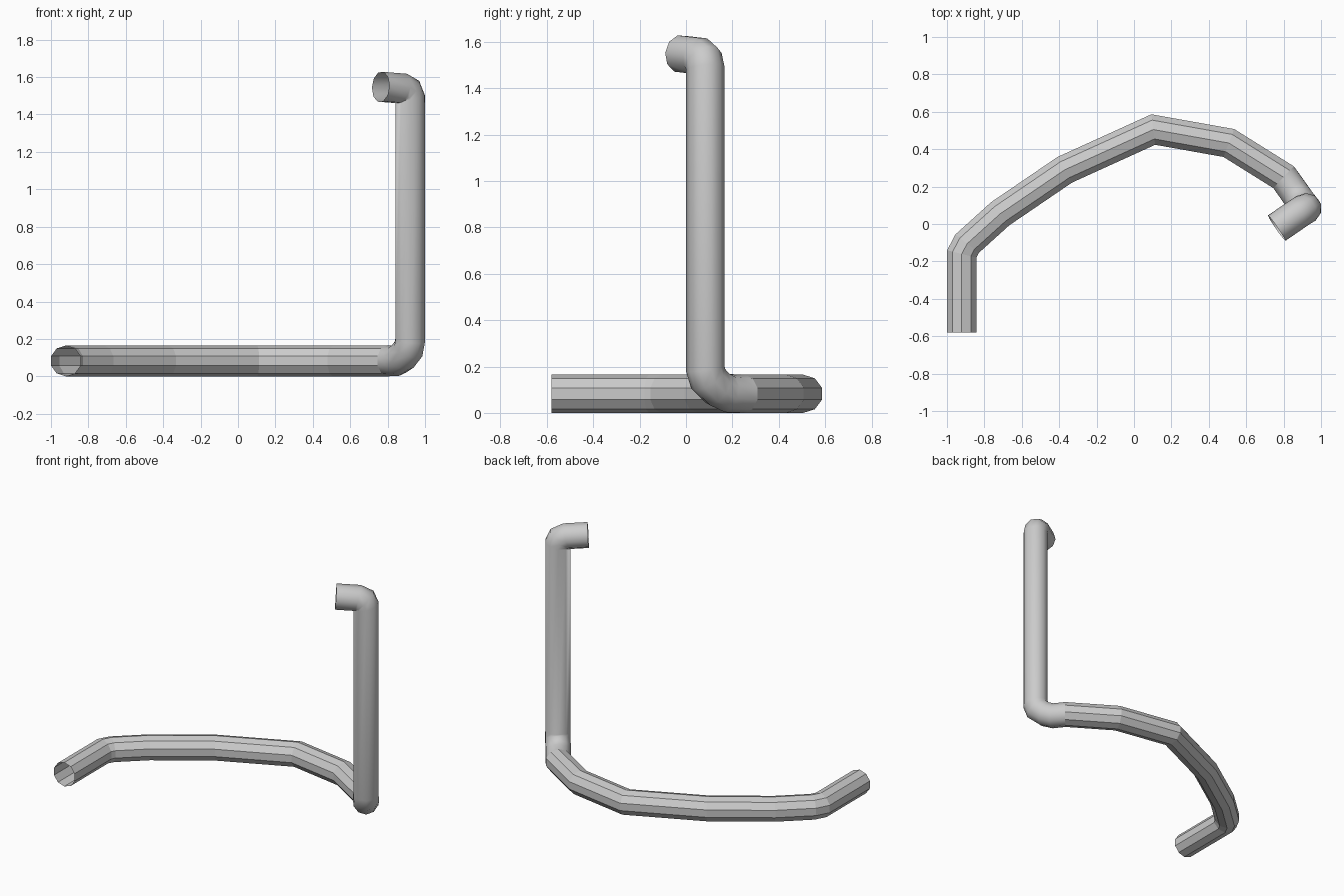
import bpy, bmesh, math
from mathutils import Vector

cube = bpy.data.objects.get("Cube")
if cube:
    bpy.data.objects.remove(cube, do_unlink=True)

SIDES = 10
RADIUS = 0.0825

metal = bpy.data.materials.new("light grey metal")
metal.use_nodes = True
metal.diffuse_color = (0.6, 0.6, 0.6, 1)
metal.node_tree.nodes["Principled BSDF"].inputs["Base Color"].default_value = (0.6, 0.6, 0.6, 1)

# Centre line: horizontal run, lower elbow, upright, upper elbow, outlet
Z = RADIUS
run = [(-0.921, -0.58, Z), (-0.921, -0.16, Z), (-0.892, -0.105, Z),
       (-0.715, 0.055, Z), (-0.37, 0.29, Z), (0.103, 0.505, Z),
       (0.507, 0.433, Z), (0.80, 0.25, Z)]
elbow_low = [(0.85, 0.18, 0.085), (0.88, 0.137, 0.105), (0.912, 0.096, 0.147)]
upright = [(0.92, 0.083, 0.19), (0.92, 0.083, 1.487)]
elbow_top = [(0.907, 0.076, 1.52), (0.875, 0.055, 1.539)]
outlet = [(0.763, -0.022, 1.548)]
path = [Vector(p) for p in run + elbow_low + upright + elbow_top + outlet]


def sweep(bm, points):
    """Sweep an open tube along the points, carrying the section without twist."""
    last = len(points) - 1
    dirs = [(points[i + 1] - points[i]).normalized() for i in range(last)]
    up = Vector((0, 0, 1))
    rings, prev = [], dirs[0]
    for i, p in enumerate(points):
        a, b = dirs[max(i - 1, 0)], dirs[min(i, last - 1)]
        tangent = (a + b).normalized()
        up = prev.rotation_difference(tangent) @ up
        up = (up - tangent * up.dot(tangent)).normalized()
        side = tangent.cross(up)
        prev = tangent
        # Widen the mitred joint across the bend so the tube keeps its thickness
        bend = b - a
        axis = bend.normalized() if bend.length > 1e-4 else Vector()
        stretch = 1 / max(a.dot(tangent), 0.9) - 1
        ring = []
        for k in range(SIDES):
            t = math.tau * k / SIDES
            offset = (up * math.cos(t) + side * math.sin(t)) * RADIUS
            offset += axis * offset.dot(axis) * stretch
            ring.append(bm.verts.new(p + offset))
        rings.append(ring)
    for i in range(last):
        for k in range(SIDES):
            n = (k + 1) % SIDES
            face = bm.faces.new((rings[i][k], rings[i][n], rings[i + 1][n], rings[i + 1][k]))
            # Faceted horizontal run, smooth elbows and upright
            face.smooth = i >= len(run) - 1


bm = bmesh.new()
sweep(bm, path)
bmesh.ops.recalc_face_normals(bm, faces=bm.faces)
# Make sure the open tube faces outward
bm.faces.ensure_lookup_table()
first = bm.faces[0]
middle = (path[0] + path[1]) / 2
if first.normal.dot(first.calc_center_median() - middle) < 0:
    bmesh.ops.reverse_faces(bm, faces=bm.faces)
mesh = bpy.data.meshes.new("bent_pipe")
bm.to_mesh(mesh)
bm.free()
mesh.materials.append(metal)
pipe = bpy.data.objects.new("bent_pipe", mesh)
bpy.context.collection.objects.link(pipe)
